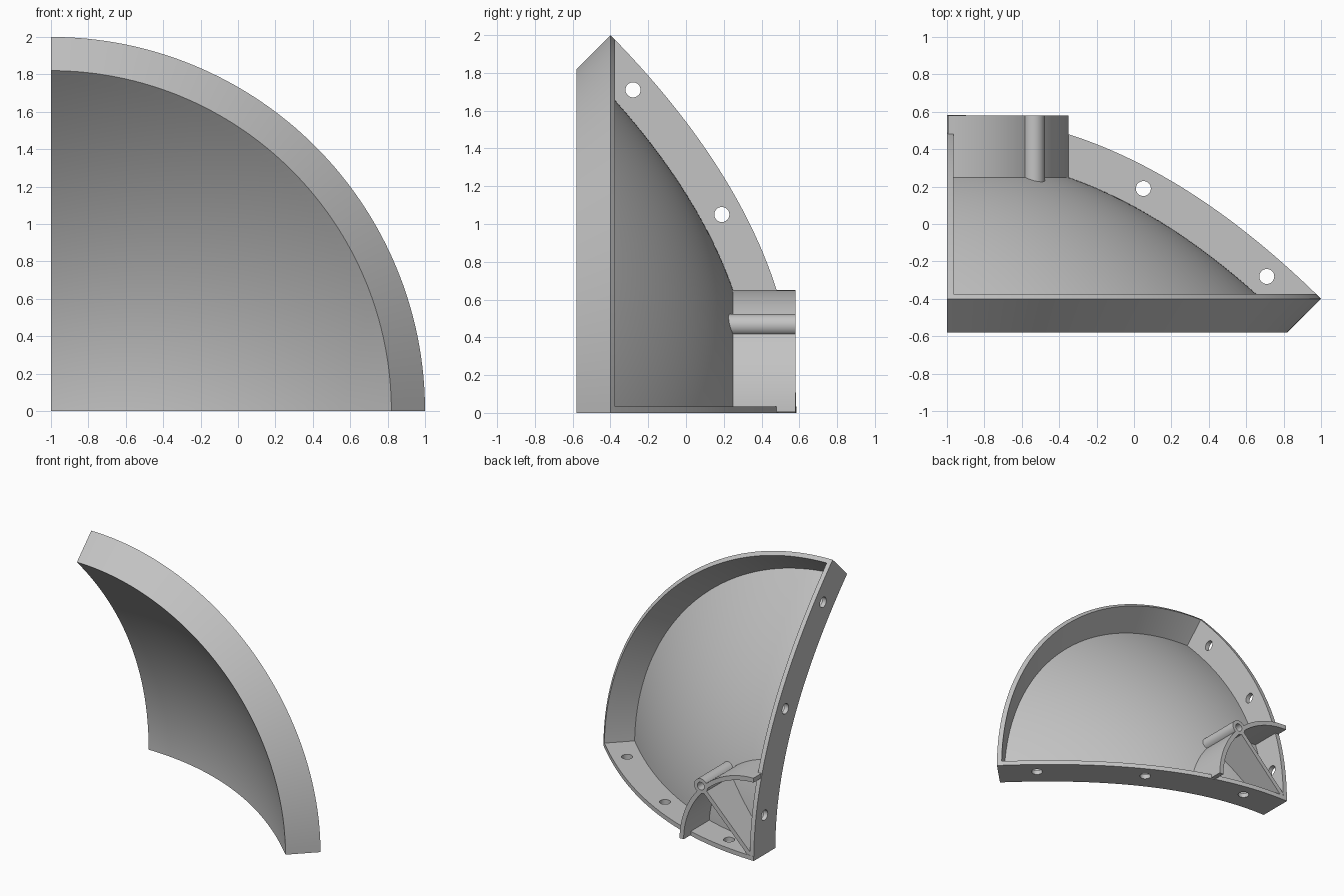
import bpy, bmesh
from math import sin, cos, pi, radians

if "Cube" in bpy.data.objects:
    bpy.data.objects.remove(bpy.data.objects["Cube"], do_unlink=True)

grey = bpy.data.materials.new("plain grey")
grey.use_nodes = True
COLOUR = (0.55, 0.55, 0.55, 1)
grey.diffuse_color = COLOUR
grey.node_tree.nodes["Principled BSDF"].inputs["Base Color"].default_value = COLOUR

WALL = 0.035        # thickness of flanges and ribs
RIM = 1.82          # dish radius at its front edge
TOWER = 0.65        # outer radius of the mount wall
BACK = 0.58         # rearmost plane


def dish(r, apex, k=0.27):
    """Point on a parabola about the dish axis."""
    return (r, apex - k * r * r)


def steps(a, b, n):
    return [a + (b - a) * i / n for i in range(n + 1)]


def circle(cx, cy, radius, n=32):
    return [(cx + radius * cos(2 * pi * i / n), cy + radius * sin(2 * pi * i / n)) for i in range(n)]


def activate(obj):
    bpy.ops.object.select_all(action='DESELECT')
    obj.select_set(True)
    bpy.context.view_layer.objects.active = obj


def plate(name, outlines, location, rotation, thickness=WALL):
    """Flat outline, with optional holes, thickened about its own plane."""
    curve = bpy.data.curves.new(name, 'CURVE')
    curve.dimensions = '2D'
    curve.fill_mode = 'BOTH'
    curve.extrude = thickness / 2
    for points in outlines:
        spline = curve.splines.new('POLY')
        spline.points.add(len(points) - 1)
        for p, (u, v) in zip(spline.points, points):
            p.co = (u, v, 0, 1)
        spline.use_cyclic_u = True
    obj = bpy.data.objects.new(name, curve)
    bpy.context.collection.objects.link(obj)
    obj.location, obj.rotation_euler = location, rotation
    activate(obj)
    bpy.ops.object.convert(target='MESH')
    obj = bpy.context.object
    bm = bmesh.new()
    bm.from_mesh(obj.data)
    bmesh.ops.remove_doubles(bm, verts=bm.verts, dist=0.0001)
    bmesh.ops.recalc_face_normals(bm, faces=bm.faces)
    bm.to_mesh(obj.data)
    bm.free()
    finish(obj)


def finish(obj):
    obj.data.materials.clear()
    obj.data.materials.append(grey)
    activate(obj)
    bpy.ops.object.shade_smooth_by_angle(angle=radians(25))


# Quarter dish with chamfered rim: closed profile swept about the axis
profile = [dish(r, 0.315) for r in steps(0, RIM, 32)]
profile += [(2, -0.4), (1.975, -0.375)]
profile += [dish(r, 0.364) for r in steps(RIM, 0, 32)]
bm = bmesh.new()
rings = [[bm.verts.new((-1 + r * cos(a), y, r * sin(a))) for r, y in profile]
         for a in steps(0, pi / 2, 64)]
for one, two in zip(rings, rings[1:]):
    for i in range(len(profile) - 1):
        bm.faces.new((one[i], one[i + 1], two[i + 1], two[i]))
bm.faces.new(rings[0])
bm.faces.new(rings[-1])
bmesh.ops.remove_doubles(bm, verts=bm.verts, dist=0.0001)
bmesh.ops.recalc_face_normals(bm, faces=bm.faces)
mesh = bpy.data.meshes.new("dish_shell")
bm.to_mesh(mesh)
bm.free()
shell = bpy.data.objects.new("dish_shell", mesh)
bpy.context.collection.objects.link(shell)
finish(shell)

# Two bolted flanges along the straight cut sides
flange = [dish(r, 0.34) for r in steps(0, RIM, 32)]
flange += [dish(r, 0.584, 0.246) for r in steps(1.995, 0, 40)]
holes = [circle(*dish(r, 0.474, 0.258), 0.04) for r in (0.31, 1.05, 1.71)]
plate("bottom_flange", [flange] + holes, (-1, 0, WALL / 2), (0, 0, 0))
plate("side_flange", [flange] + holes, (-1 + WALL / 2, 0, 0), (0, -pi / 2, 0))

# Curved mount wall, in two halves meeting the boss
depth = BACK - 0.222
middle = (-1, BACK - depth / 2, 0)
for name, start, end in (("lower_mount_wall", 0.5, 41.5), ("upper_mount_wall", 48.5, 89.5)):
    angles = [radians(a) for a in steps(start, end, 20)]
    arc = [(TOWER * cos(a), TOWER * sin(a)) for a in angles]
    arc += [((TOWER - WALL) * cos(a), (TOWER - WALL) * sin(a)) for a in reversed(angles)]
    plate(name, [arc], middle, (pi / 2, 0, 0), depth)

# Hollow screw boss on the diagonal
c = 0.465
plate("screw_boss", [circle(c, c, 0.058), circle(c, c, 0.03)], middle, (pi / 2, 0, 0), depth)

# Diagonal rib from the corner to the boss
plate("diagonal_rib", [[(0.02, 0.34), (0.61, 0.24), (0.61, BACK), (0.02, BACK)]],
      (-1, 0, 0), (0, -pi / 4, 0))
